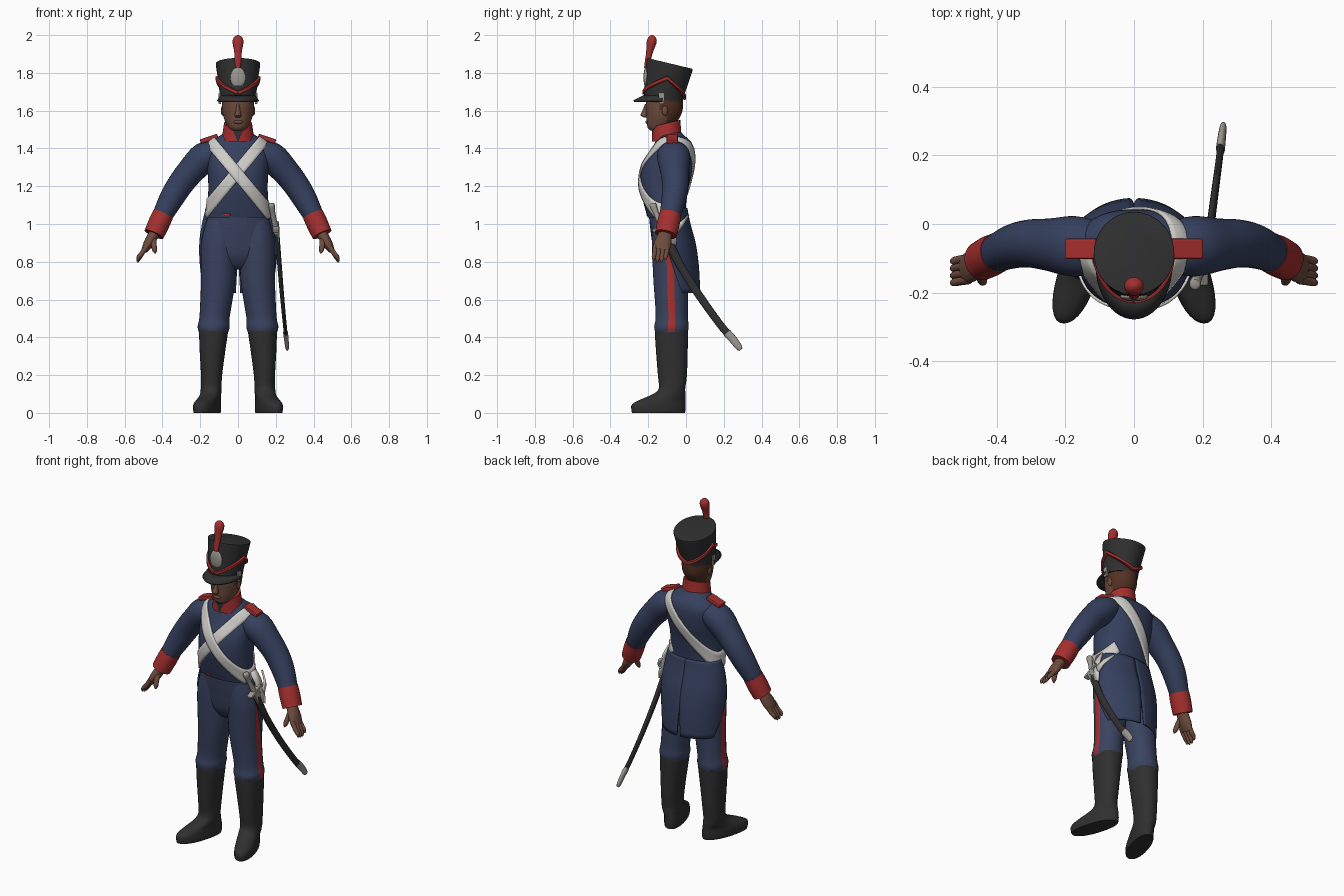
import bpy, bmesh, math
from mathutils import Vector, Matrix
from mathutils.bvhtree import BVHTree

if "Cube" in bpy.data.objects:
    bpy.data.objects.remove(bpy.data.objects["Cube"])


def material(name, r, g, b):
    m = bpy.data.materials.new(name)
    m.diffuse_color = (r, g, b, 1)
    m.use_nodes = True
    m.node_tree.nodes["Principled BSDF"].inputs["Base Color"].default_value = m.diffuse_color
    return m


COAT = material("coat blue", .036, .051, .112)
TROUSER = material("trouser blue", .041, .055, .115)
RED = material("trim red", .38, .028, .028)
BLACK = material("black leather", .029, .029, .029)
SKIN = material("skin", .155, .072, .048)
HAIR = material("hair brown", .085, .03, .017)
WHITE = material("belt white", .62, .61, .58)
METAL = material("pale metal", .33, .32, .28)


def make(name, verts, faces, mats, thick=0, rule=None):
    me = bpy.data.meshes.new(name)
    me.from_pydata([tuple(v) for v in verts], [], faces)
    bm = bmesh.new()
    bm.from_mesh(me)
    bmesh.ops.recalc_face_normals(bm, faces=bm.faces)
    bm.to_mesh(me)
    bm.free()
    for m in mats:
        me.materials.append(m)
    for p in me.polygons:
        p.use_smooth = True
        if rule:
            p.material_index = rule(p.index, p.center)
    me.set_sharp_from_angle(angle=math.radians(42))
    ob = bpy.data.objects.new(name, me)
    bpy.context.collection.objects.link(ob)
    if thick:
        s = ob.modifiers.new("thickness", 'SOLIDIFY')
        s.thickness, s.offset = thick, 0
    return ob


def smooth(secs, k):
    """Catmull-Rom interpolation of section tuples."""
    out = []
    for i in range(len(secs) - 1):
        a, b, c, d = secs[max(i - 1, 0)], secs[i], secs[i + 1], secs[min(i + 2, len(secs) - 1)]
        for j in range(k):
            t = j / k
            out.append([.5 * (2 * q + (r - p) * t + (2 * p - 5 * q + 4 * r - s) * t * t
                              + (3 * q - p - 3 * r + s) * t ** 3) for p, q, r, s in zip(a, b, c, d)])
    return out + [list(secs[-1])]


def loft(name, secs, mats, side=1, n=32, k=3, follow=False, power=2, rule=None):
    """Section: x, y, z, rx, ry, [tilt, shear]; rings lie flat or follow the path."""
    secs = smooth([tuple(s) + (0,) * (7 - len(s)) for s in secs], k)
    verts = []
    for i, (x, y, z, rx, ry, tilt, shear) in enumerate(secs):
        u, v = Vector((1, 0, 0)), Vector((-shear, 1, tilt))
        if follow:
            t = (Vector(secs[min(i + 1, len(secs) - 1)][:3]) - Vector(secs[max(i - 1, 0)][:3])).normalized()
            v = Vector((0, 1, 0))
            v = (v - t * v.dot(t)).normalized()
            u = v.cross(t)
        for j in range(n):
            c, s = math.cos(2 * math.pi * j / n), math.sin(2 * math.pi * j / n)
            c, s = (math.copysign(abs(q) ** (2 / power), q) for q in (c, s))
            p = Vector((x, y, z)) + u * c * rx + v * s * ry
            verts.append((p.x * side, p.y, p.z))
    m = len(secs)
    faces = [(i * n + j, i * n + (j + 1) % n, (i + 1) * n + (j + 1) % n, (i + 1) * n + j)
             for i in range(m - 1) for j in range(n)]
    faces += [tuple(range(n)), tuple(range((m - 1) * n, m * n))]
    return make(name, verts, faces, mats, rule=rule)


def strip(name, rows, mats, thick, closed=False):
    w, m = len(rows[0]), len(rows)
    faces = [(i * w + j, i * w + j + 1, (i + 1) % m * w + j + 1, (i + 1) % m * w + j)
             for i in range(m if closed else m - 1) for j in range(w - 1)]
    return make(name, [v for r in rows for v in r], faces, mats, thick)


def box(name, loc, size, mat, rot=(0, 0, 0), bevel=.006):
    bm = bmesh.new()
    bmesh.ops.create_cube(bm, size=1, matrix=Matrix.Diagonal((*size, 1)))
    bmesh.ops.bevel(bm, geom=bm.edges[:], offset=bevel, segments=2, affect='EDGES', profile=.5)
    me = bpy.data.meshes.new(name)
    bm.to_mesh(me)
    bm.free()
    me.materials.append(mat)
    ob = bpy.data.objects.new(name, me)
    ob.location, ob.rotation_euler = loc, rot
    bpy.context.collection.objects.link(ob)
    return ob


def ball(name, loc, size, mat, rot=(0, 0, 0)):
    ob = box(name, loc, (1, 1, 1), mat, rot)
    bm = bmesh.new()
    bmesh.ops.create_uvsphere(bm, u_segments=20, v_segments=12, radius=1, matrix=Matrix.Diagonal((*size, 1)))
    bm.to_mesh(ob.data)
    bm.free()
    for p in ob.data.polygons:
        p.use_smooth = True
    return ob


def fb(z, rx, front, back, *rest):
    return (0, (front + back) / 2, z, rx, (back - front) / 2) + rest


# Coat body and hips
torso = loft("coat_body", [fb(1.035, .168, -.203, .0), fb(1.10, .162, -.222, .0), fb(1.2, .157, -.243, .015),
                           fb(1.3, .163, -.232, .038), fb(1.38, .168, -.19, .042), fb(1.43, .152, -.165, .03),
                           fb(1.465, .10, -.15, -.005), fb(1.49, .06, -.14, -.03)], [COAT], n=48, k=4, power=2.3)
loft("trouser_hips", [fb(1.09, .155, -.2, -.01), fb(1.0, .172, -.192, .005), fb(.92, .178, -.182, .018),
                      fb(.85, .17, -.172, .02), fb(.81, .13, -.158, .005), fb(.775, .07, -.135, -.03),
                      fb(.76, .03, -.11, -.05)], [TROUSER], power=2.2)
box("waist_trim", (-.06, -.2, 1.05), (.04, .012, .01), RED, (0, 0, -.2), .002)

# Coat tails, split at the back only near the bottom
for side in (1, -1):
    rows = []
    for z, rx, ry, reach in smooth([(1.085, .166, .089, 118), (1.0, .186, .106, 110), (.9, .2, .133, 98),
                                    (.78, .198, .15, 84), (.635, .187, .158, 66)], 4):
        gap = 3.5 * max(0, (.84 - z) / .2)
        rows.append([(side * rx * math.sin(a), -.087 + ry * math.cos(a), z) for a in
                     (math.radians(gap + (reach - gap) * j / 16) for j in range(17))])
    strip("coat_tail", rows, [COAT], .01)

for side in (1, -1):
    # Legs with outer red stripe, boots with turned-out toes
    loft("trouser_leg", [(.09, -.09, 1.02, .082, .085), (.1, -.085, .93, .092, .096), (.103, -.083, .85, .095, .097),
                         (.105, -.081, .7, .091, .092), (.116, -.077, .58, .084, .087), (.125, -.075, .5, .08, .086),
                         (.129, -.077, .455, .085, .092), (.13, -.077, .42, .075, .085)],
         [TROUSER, RED], side, n=30, rule=lambda i, c: int(i % 30 in (0, 29) and c.z > .43))
    loft("boot", [(.13, -.077, .435, .076, .088), (.13, -.077, .42, .076, .088), (.135, -.075, .33, .068, .084),
                  (.14, -.072, .2, .056, .077), (.142, -.074, .13, .055, .07), (.145, -.09, .098, .055, .088, 0, .1),
                  (.155, -.123, .07, .056, .12, 0, .24), (.163, -.144, .045, .059, .142, 0, .28),
                  (.163, -.146, .015, .06, .143, 0, .28), (.163, -.146, 0, .057, .14, 0, .28)],
         [BLACK], side, power=2.2)
    # Sleeve and cuff
    loft("sleeve", [(.10, -.068, 1.385, .056, .075), (.175, -.065, 1.355, .08, .088), (.25, -.06, 1.28, .073, .076),
                    (.305, -.057, 1.21, .069, .070), (.355, -.066, 1.13, .064, .064), (.405, -.087, 1.035, .052, .054)],
         [COAT], side, follow=True, k=4)
    loft("cuff", [(.397, -.083, 1.05, .056, .058), (.42, -.094, 1.0, .057, .06), (.445, -.107, .945, .054, .058)],
         [RED], side, follow=True)
    # Hand: palm, four fingers, thumb
    loft("palm", [(.43, -.1, .97, .028, .032), (.452, -.113, .935, .028, .038), (.475, -.124, .895, .026, .046),
                  (.495, -.133, .86, .017, .042)], [SKIN], side, 20, follow=True)
    for f in range(4):
        y, drop = -.1 - .021 * f, (.012, 0, .0, .01)[f]
        loft("finger", [(.482, y, .885, .014, .013), (.508, y - .004, .845, .013, .0125),
                        (.526, y - .008, .815 + drop, .011, .011), (.531, y - .01, .797 + drop, .004, .004)],
             [SKIN], side, 10, follow=True)
    loft("thumb", [(.45, -.13, .925, .017, .017), (.446, -.155, .89, .015, .015), (.441, -.168, .862, .013, .013),
                   (.438, -.174, .845, .004, .004)], [SKIN], side, 10, follow=True)
    # Shoulder strap, ear, cap side boss, lapel buttons
    box("shoulder_strap", (.153 * side, -.072, 1.451), (.097, .06, .024), RED, (0, .32 * side, 0))
    ball("ear", (.081 * side, -.112, 1.6), (.01, .016, .026), SKIN)
    box("chin_strap_boss", (.096 * side, -.13, 1.665), (.012, .028, .06), METAL, bevel=.004)
    for x, z, y in ((.105, 1.37, -.168), (.1, 1.28, -.205), (.07, 1.14, -.213)):
        ball("button", (x * side, y, z), (.008, .008, .008), RED)

# Head with hair on the back and sides
loft("head", [fb(1.495, .035, -.19, -.11), fb(1.51, .05, -.203, -.09), fb(1.54, .067, -.208, -.05),
              fb(1.58, .08, -.21, -.025), fb(1.62, .085, -.213, -.016), fb(1.69, .086, -.212, -.016)],
     [SKIN, HAIR], n=48, rule=lambda i, c: int(c.z > 1.52 and (c.y > -.105 or c.y > -.135 and c.z > 1.6)))
loft("nose", [(0, -.205, 1.635, .008, .012), (0, -.215, 1.6, .012, .016), (0, -.222, 1.575, .018, .019),
              (0, -.212, 1.563, .012, .008)], [SKIN], n=12)
ball("mouth", (0, -.204, 1.54), (.024, .011, .01), SKIN)
loft("neck", [(0, -.105, 1.45, .06, .06), (0, -.115, 1.55, .056, .06)], [BLACK])

# Standing collar, open at the front
loft("collar", [(0, -.1, 1.445, .088, .08, .12), (0, -.103, 1.48, .082, .077, .2), (0, -.105, 1.533, .074, .075, .25)],
     [RED, BLACK], n=96, k=5, rule=lambda i, c: int(c.y < -.14 and abs(c.x) < (c.z - 1.435) * .45))

# Tall flared cap
CAP = [(0, -.12, 1.657, .094, .103, -.11), (0, -.117, 1.69, .097, .106, -.12),
       (0, -.1, 1.77, .107, .114, -.18), (0, -.087, 1.84, .117, .121, -.24), (0, -.085, 1.85, .116, .12, -.24)]
loft("cap", CAP, [BLACK], n=48, k=4)
visor = []
for j in range(25):
    a = math.radians(-88 + 176 * j / 24)
    c, s = math.cos(a), math.sin(a)
    visor.append([((.088 + .02 * t) * s, -.12 - (.098 + .058 * t) * c, 1.68 - .03 * t) for t in (0, .5, 1)])
strip("visor", visor, [BLACK], .01)

# Festooned cord around the cap
cord = []
for j in range(73):
    a = 2 * math.pi * j / 72
    t = .13 + .48 * (math.asin(min(1, abs(math.sin(a)))) / (math.pi / 2)) ** 1.25
    y, rx, ry = -.12 + .035 * t, .097 + .023 * t, .106 + .018 * t
    dy = -ry * math.cos(a)
    p = Vector((rx * math.sin(a), y + dy, 1.657 + .19 * t - (.11 + .12 * t) * dy))
    out = Vector((math.sin(a), -math.cos(a), 0)) * .006
    up = Vector((0, 0, .011))
    cord.append([p + up - out, p + up * .6 + out, p - up * .6 + out, p - up - out])
strip("cap_cord", cord, [RED], .004)
ball("cap_plate", (0, -.212, 1.775), (.041, .013, .055), METAL)
loft("plume", [(0, -.21, 1.825, .012, .012), (0, -.203, 1.86, .018, .015), (0, -.193, 1.91, .02, .018),
               (0, -.183, 1.955, .028, .026), (0, -.18, 1.98, .026, .024), (0, -.18, 1.995, .014, .013),
               (0, -.18, 2.0, .003, .003)], [RED], n=20)

# Cross belts wrapped onto the coat by ray casting
tree = BVHTree.FromPolygons([v.co for v in torso.data.vertices], [tuple(p.vertices) for p in torso.data.polygons])
for side, a0, a1 in ((1, 0, 360), (-1, -12, 208)):
    d, nrm, mid = Vector((.64 * side, 0, .77)), Vector((.77, 0, -.64 * side)), Vector((-.008, -.1, 1.27))
    rows = []
    for j in range(72):
        a = math.radians(a0 + (a1 - a0) * j / 72)
        ray = d * math.cos(a) + Vector((0, -1, 0)) * math.sin(a)
        row = []
        for w in (-.031, -.016, 0, .016, .031):
            hit = tree.ray_cast(mid + nrm * w + ray * .7, -ray)[0] or mid + nrm * w + ray * .2
            row.append(hit + ray * (.005 if side > 0 else .007))
        rows.append(row)
    strip("cross_belt", rows, [WHITE], .008, closed=a1 == 360)

# Sword sling, hilt and curved scabbard
strip("sword_sling", [[(.168, -.12, 1.09), (.168, -.07, 1.09)], [(.195, -.11, 1.03), (.197, -.06, 1.03)],
                      [(.212, -.1, .96), (.214, -.05, .94)], [(.216, -.08, .9), (.217, -.05, .885)]], [WHITE], .012)
strip("rear_sling", [[(.214, -.07, .985), (.214, -.055, .94)], [(.2, -.025, 1.015), (.203, -.02, .985)],
                     [(.155, .012, 1.05), (.155, .014, 1.042)]], [WHITE], .01)
loft("scabbard", [(.205, -.115, .955, .014, .024), (.21, -.09, .9, .013, .023), (.22, -.03, .78, .012, .022),
                  (.233, .07, .622, .011, .021), (.247, .175, .475, .01, .02), (.253, .225, .415, .01, .02)],
     [BLACK], n=16, follow=True)
loft("scabbard_tip", [(.252, .218, .423, .013, .022), (.256, .25, .388, .012, .021), (.26, .28, .348, .01, .018),
                      (.261, .29, .335, .006, .01)], [METAL], n=16, follow=True)
loft("hilt_grip", [(.177, -.178, 1.11, .01, .01), (.178, -.175, 1.1, .017, .019), (.184, -.158, 1.055, .014, .014),
                   (.195, -.135, 1.0, .015, .016), (.205, -.115, .955, .016, .024)], [METAL], n=16, follow=True)
box("hilt_guard", (.2, -.128, .985), (.035, .11, .018), METAL, (.45, 0, 0))
box("guard_plate", (.212, -.108, .945), (.014, .05, .075), METAL, (.45, 0, 0), .005)
